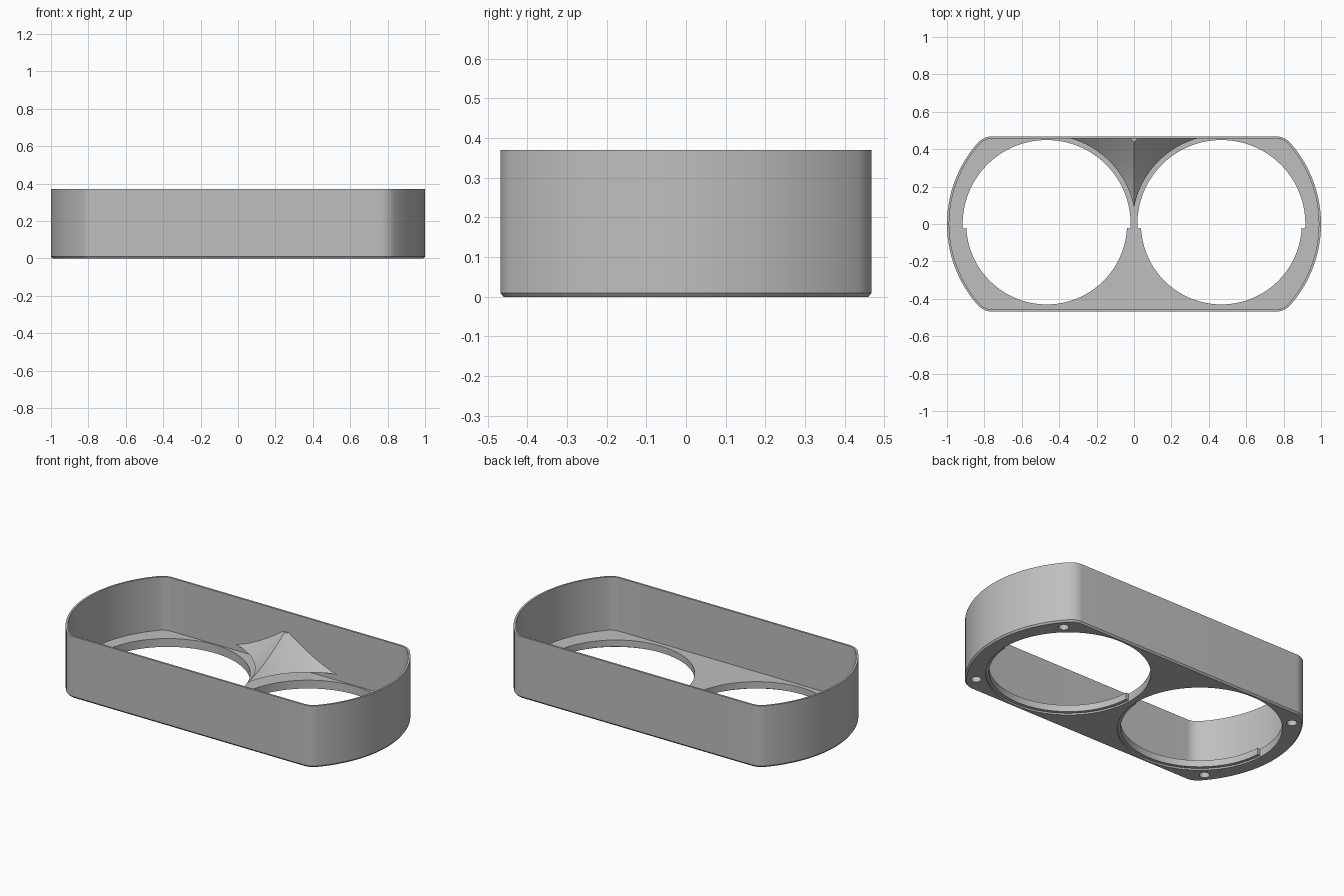
import bpy, bmesh, math
from math import cos, sin, pi, radians

if "Cube" in bpy.data.objects:
    bpy.data.objects.remove(bpy.data.objects["Cube"], do_unlink=True)

HEIGHT, WALL = 0.37, 0.012
HOLE_X, HOLE_R = 0.467, 0.449
FLAT_Z, CONE_R = 0.085, 0.475      # level of the flat web, cone radius there

grey = bpy.data.materials.new("grey_plastic")
grey.use_nodes = True
colour = (0.52, 0.52, 0.52, 1)
grey.diffuse_color = colour
grey.node_tree.nodes["Principled BSDF"].inputs["Base Color"].default_value = colour


def outline(inset):
    """Bowed ends with rounded corners, counter-clockwise."""
    end_r, end_x, fillet_r, fx, fy = 0.654, 0.346, 0.1, 0.76, 0.368
    t = math.atan2(fy, fx - end_x)
    quarter = [(end_x + (end_r - inset) * cos(t * i / 16),
                (end_r - inset) * sin(t * i / 16)) for i in range(17)]
    for i in range(1, 11):
        a = t + (pi / 2 - t) * i / 10
        quarter.append((fx + (fillet_r - inset) * cos(a), fy + (fillet_r - inset) * sin(a)))
    half = quarter + [(-x, y) for x, y in reversed(quarter)]
    return half + [(x, -y) for x, y in reversed(half)][1:-1]


def loft(name, sections):
    """Solid through (points, z) sections of equal point count."""
    bm = bmesh.new()
    loops = [[bm.verts.new((x, y, z)) for x, y in pts] for pts, z in sections]
    for low, high in zip(loops, loops[1:]):
        for i in range(len(low)):
            j = (i + 1) % len(low)
            bm.faces.new((low[i], low[j], high[j], high[i]))
    bm.faces.new(loops[0][::-1])
    bm.faces.new(loops[-1])
    bmesh.ops.recalc_face_normals(bm, faces=bm.faces)
    mesh = bpy.data.meshes.new(name)
    bm.to_mesh(mesh)
    bm.free()
    ob = bpy.data.objects.new(name, mesh)
    bpy.context.collection.objects.link(ob)
    mesh.materials.append(grey)
    return ob


def circle(x, y, r, n=128):
    return [(x + r * cos(2 * pi * i / n), y + r * sin(2 * pi * i / n)) for i in range(n)]


def rect(x, y):
    return [(-x, -y), (x, -y), (x, y), (-x, y)]


def subtract(ob, cutters):
    """Cut every cutter out of the object, then remove the cutters."""
    for c in cutters:
        c.hide_render = True
        mod = ob.modifiers.new("cut", 'BOOLEAN')
        mod.operation, mod.solver, mod.object = 'DIFFERENCE', 'EXACT', c
    bpy.context.view_layer.update()
    graph = bpy.context.evaluated_depsgraph_get()
    mesh = bpy.data.meshes.new_from_object(ob.evaluated_get(graph))
    ob.modifiers.clear()
    ob.data = mesh
    for c in cutters:
        bpy.data.objects.remove(c, do_unlink=True)


def smooth(ob):
    bpy.ops.object.select_all(action='DESELECT')
    ob.select_set(True)
    bpy.context.view_layer.objects.active = ob
    bpy.ops.object.shade_smooth_by_angle(angle=radians(25))


# Floor form: block with two funnels and a flat web between them
floor_form = loft("floor_form", [(rect(1.2, 0.7), -0.1), (rect(1.2, 0.7), 0.25)])
funnels = [loft("funnel", [(circle(s * HOLE_X, 0, CONE_R - 0.1), FLAT_Z - 0.1),
                           (circle(s * HOLE_X, 0, CONE_R + 0.2), FLAT_Z + 0.2)])
           for s in (-1, 1)]
web_cut = loft("web_cut", [(rect(0.45, 0.8), FLAT_Z), (rect(0.45, 0.8), 0.4)])
subtract(floor_form, funnels + [web_cut])

# Cavity: inside of the wall, standing on the floor form
inner = outline(WALL)
cavity = loft("cavity", [(inner, 0.05), (inner, 0.6)])
subtract(cavity, [floor_form])

# Housing with bottom chamfer, round openings and blind screw holes
housing = loft("housing", [(outline(0.008), 0), (outline(0), 0.01), (outline(0), HEIGHT)])
openings = [loft("opening", [(circle(s * HOLE_X, 0, HOLE_R), -0.1),
                             (circle(s * HOLE_X, 0, HOLE_R), 0.08)]) for s in (-1, 1)]
screws = [loft("screw_hole", [(circle(sx * 0.81, sy * 0.37, 0.028, 24), -0.05),
                              (circle(sx * 0.81, sy * 0.37, 0.028, 24), 0.04)])
          for sx in (-1, 1) for sy in (-1, 1)]
subtract(housing, [cavity] + openings + screws)
smooth(housing)

# Half-ring lips on the front side of each opening
for side, s in (("left", 1), ("right", -1)):
    start, n = radians(183), 64
    sweep = radians(174)
    angles = [start + sweep * i / n for i in range(n + 1)]
    ring = [(s * HOLE_X + r * cos(a), r * sin(a))
            for r, seq in ((0.453, angles), (0.43, angles[::-1])) for a in seq]
    smooth(loft(side + "_opening_lip", [(ring, 0.01), (ring, 0.05)]))
